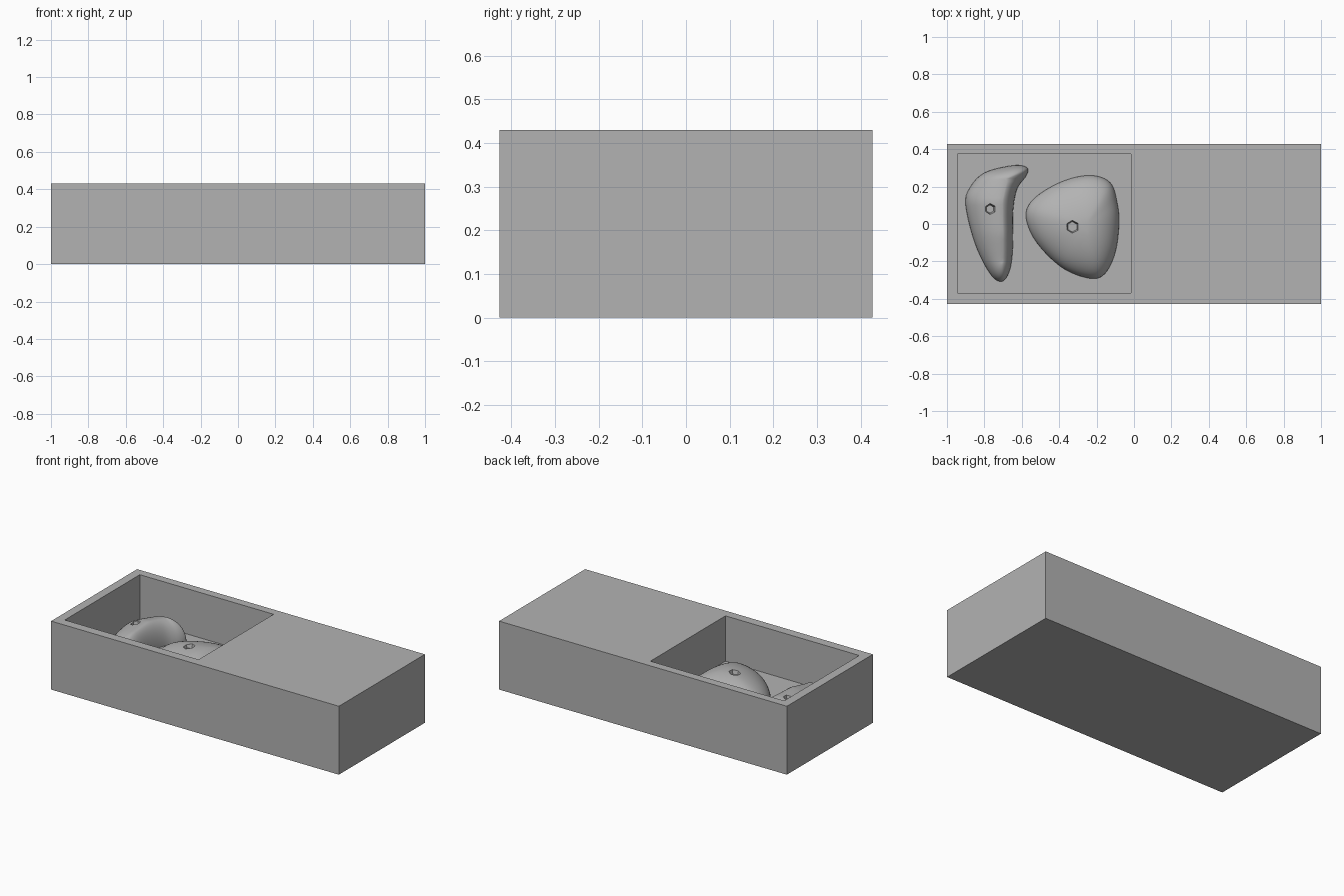
import bpy, bmesh, math
from mathutils import Vector

if bpy.data.objects.get("Cube"):
    bpy.data.objects.remove(bpy.data.objects["Cube"])

HEIGHT, FLOOR = 0.43, 0.145

grey = bpy.data.materials.new("plain grey")
grey.use_nodes = True
colour = (0.45, 0.45, 0.45, 1)
grey.diffuse_color = colour
grey.node_tree.nodes["Principled BSDF"].inputs["Base Color"].default_value = colour


def make_object(name, bm):
    bmesh.ops.recalc_face_normals(bm, faces=bm.faces[:])
    mesh = bpy.data.meshes.new(name)
    bm.to_mesh(mesh)
    bm.free()
    mesh.materials.append(grey)
    obj = bpy.data.objects.new(name, mesh)
    bpy.context.collection.objects.link(obj)
    return obj


def box(name, low, high):
    low, high = Vector(low), Vector(high)
    bm = bmesh.new()
    bmesh.ops.create_cube(bm, size=1)
    for v in bm.verts:
        v.co = (low + high) / 2 + v.co * (high - low)
    return make_object(name, bm)


def cut(obj, cutter):
    mod = obj.modifiers.new("cut", "BOOLEAN")
    mod.operation, mod.solver, mod.object = "DIFFERENCE", "EXACT", cutter
    bpy.context.view_layer.objects.active = obj
    bpy.ops.object.modifier_apply(modifier=mod.name)
    bpy.data.objects.remove(cutter)


def smooth_loop(points, steps=6):
    # Closed Catmull-Rom curve through the outline points
    pts = [Vector(p) for p in points]
    out = []
    for i in range(len(pts)):
        a, b, c, d = (pts[(i + k) % len(pts)] for k in (-1, 0, 1, 2))
        for j in range(steps):
            t = j / steps
            out.append(0.5 * (2 * b + (c - a) * t + (2 * a - 5 * b + 4 * c - d) * t**2
                              + (3 * b - a - 3 * c + d) * t**3))
    return out


def ridge_point(ridge, y):
    # Point on the ridge (x, y, height) level with y, held at its ends
    if y <= ridge[0][1]:
        return Vector(ridge[0])
    for a, b in zip(ridge, ridge[1:]):
        if y <= b[1]:
            return Vector(a).lerp(Vector(b), (y - a[1]) / (b[1] - a[1]))
    return Vector(ridge[-1])


def dome(name, outline, ridge, hole, radius, hole_floor):
    loop = smooth_loop(outline)
    peaks = [ridge_point(ridge, p.y) for p in loop]
    bm = bmesh.new()
    rings = []
    # Skirt below the pocket floor, then rings up to the ridge
    levels = [(1, -0.005)] + [(math.cos(math.radians(a)), None) for a in range(0, 88, 5)]
    for s, sunk in levels:
        ring = []
        for p, top in zip(loop, peaks):
            flat = top.xy.lerp(p, s)
            rise = sunk if sunk else top.z * math.sqrt(max(0, 1 - s**1.8))
            ring.append(bm.verts.new((flat.x, flat.y, FLOOR + rise)))
        rings.append(ring)
    n = len(loop)
    for low, high in zip(rings, rings[1:]):
        for i in range(n):
            j = (i + 1) % n
            bm.faces.new((low[i], low[j], high[j], high[i]))
    caps = [bm.faces.new(rings[0]), bm.faces.new(rings[-1])]
    bmesh.ops.triangulate(bm, faces=caps)
    obj = make_object(name, bm)

    # Tapered six-sided recess in the crown
    bm = bmesh.new()
    bmesh.ops.create_cone(bm, cap_ends=True, segments=6, radius1=radius * 0.75,
                          radius2=radius * 1.4, depth=0.08)
    bmesh.ops.translate(bm, verts=bm.verts[:], vec=(*hole, hole_floor + 0.04))
    cut(obj, make_object("recess_cutter", bm))

    bpy.ops.object.select_all(action="DESELECT")
    obj.select_set(True)
    bpy.context.view_layer.objects.active = obj
    bpy.ops.object.shade_smooth_by_angle(angle=math.radians(35))


# Block with a rectangular pocket at one end
block = box("block", (-1, -0.427, 0), (1, 0.427, HEIGHT))
cut(block, box("pocket_cutter", (-0.945, -0.37, FLOOR), (-0.015, 0.375, HEIGHT + 0.1)))

# Narrow dome with a hooked end
dome("hooked_dome",
     [(-.90, .10), (-.877, .195), (-.797, .275), (-.647, .313), (-.572, .302),
      (-.575, .26), (-.626, .185), (-.647, .06), (-.647, -.11), (-.663, -.243),
      (-.706, -.307), (-.77, -.265), (-.85, -.104)],
     [(-.705, -.2, .11), (-.705, -.05, .145), (-.71, .12, .155), (-.685, .24, .14)],
     (-.77, .08), .029, .255)

# Broad rounded dome
dome("broad_dome",
     [(-.578, .045), (-.53, .14), (-.385, .227), (-.235, .26), (-.128, .222),
      (-.09, .115), (-.08, 0), (-.10, -.152), (-.155, -.265), (-.235, -.291),
      (-.385, -.233), (-.524, -.094)],
     [(-.26, -.01, .155)],
     (-.33, -.015), .037, .27)
